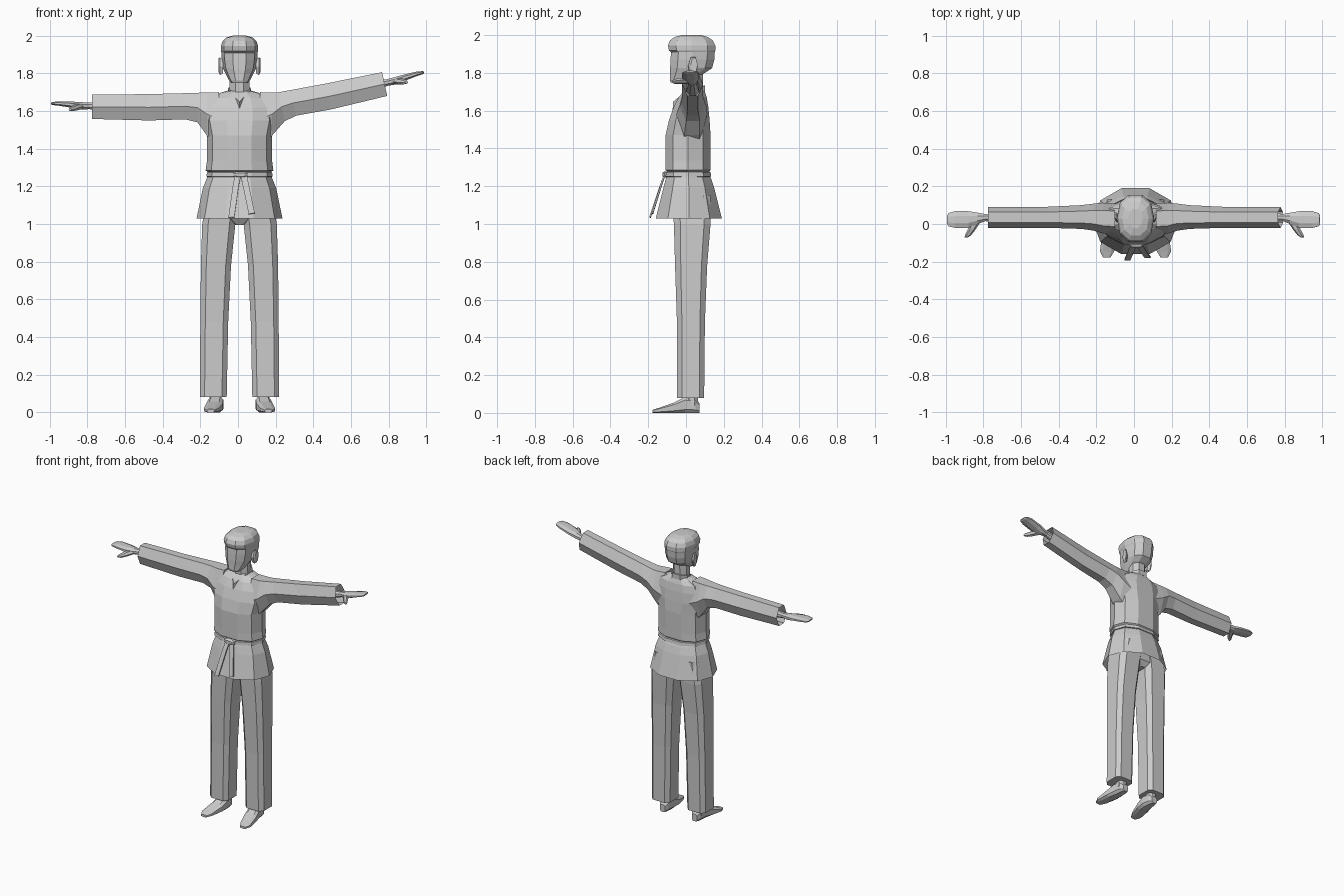
import bpy, bmesh, math
from mathutils import Vector, Matrix

CX = 0.008                     # body centre line
ARM_PIVOT = Vector((0.21, 0.03, 1.625))
ARM_TURN = Matrix.Rotation(math.radians(-12), 3, 'Y')


def same(v):
    return v


def mirrored(v):
    return Vector((2 * CX - v.x, v.y, v.z))


def mirrored_raised(v):
    """Other side's arm: mirrored, then lifted outside the shoulder."""
    v = mirrored(v)
    return ARM_PIVOT + ARM_TURN @ (v - ARM_PIVOT) if v.x > 0.215 else v


def outline(n, p):
    """Unit polygon with a flat front; p < 1 makes it boxier."""
    pts = []
    for i in range(n):
        a = -math.pi / 2 + (i + 0.5) * 2 * math.pi / n
        pts.append([math.copysign(abs(f) ** p, f) for f in (math.cos(a), math.sin(a))])
    mx, my = (max(abs(q[k]) for q in pts) for k in (0, 1))
    return [(x / mx, y / my) for x, y in pts]


def finish(name, bm):
    bmesh.ops.recalc_face_normals(bm, faces=bm.faces)
    me = bpy.data.meshes.new(name)
    bm.to_mesh(me)
    bm.free()
    ob = bpy.data.objects.new(name, me)
    bpy.context.collection.objects.link(ob)
    return ob


def loft(name, axis, rings, n=8, p=1.0, caps=(True, True), place=same):
    """Skin through rings given as (position, a0, a1, b0, b1) along an axis."""
    bm = bmesh.new()
    loops = []
    for t, a0, a1, b0, b1 in rings:
        loop = []
        for u, v in outline(n, p):
            a, b = (a0 + a1 + u * (a1 - a0)) / 2, (b0 + b1 + v * (b1 - b0)) / 2
            co = {'x': (t, a, b), 'y': (a, t, b), 'z': (a, b, t)}[axis]
            loop.append(bm.verts.new(place(Vector(co))))
        loops.append(loop)
    for lo, hi in zip(loops, loops[1:]):
        for i in range(n):
            j = (i + 1) % n
            bm.faces.new((lo[i], lo[j], hi[j], hi[i]))
    for use, loop in zip(caps, (loops[0], loops[-1])):
        if use:
            bm.faces.new(loop)
    return finish(name, bm)


def body(name, rings, **kw):
    """Upright loft centred on the body: (z, half width, front y, back y)."""
    return loft(name, 'z', [(z, CX - w, CX + w, f, b) for z, w, f, b in rings], **kw)


def ribbon(name, path, side, closed=False, thick=0.008):
    """Flat band following a path, widened along the side vector."""
    bm = bmesh.new()
    s = Vector(side) / 2
    pairs = [(bm.verts.new(Vector(q) - s), bm.verts.new(Vector(q) + s)) for q in path]
    following = pairs[1:] + (pairs[:1] if closed else [])
    for (a, b), (c, d) in zip(pairs, following):
        bm.faces.new((a, c, d, b))
    ob = finish(name, bm)
    mod = ob.modifiers.new("thickness", 'SOLIDIFY')
    mod.thickness = thick
    mod.offset = 0
    return ob


# Jacket: chest, belt, flared skirt
body("jacket_chest", [
    (1.275, 0.165, -0.095, 0.12), (1.285, 0.18, -0.108, 0.13),
    (1.335, 0.173, -0.108, 0.13), (1.47, 0.172, -0.108, 0.13),
    (1.55, 0.19, -0.09, 0.125), (1.62, 0.185, -0.065, 0.118),
    (1.67, 0.16, -0.04, 0.11), (1.698, 0.10, -0.015, 0.10),
    (1.71, 0.055, 0.0, 0.09)], n=10, p=0.85)
body("belt", [
    (1.25, 0.168, -0.10, 0.125), (1.252, 0.176, -0.108, 0.133),
    (1.274, 0.173, -0.106, 0.13), (1.278, 0.163, -0.095, 0.12)], n=10, p=0.85)
body("jacket_skirt", [
    (1.265, 0.165, -0.098, 0.122), (1.235, 0.177, -0.108, 0.135),
    (1.19, 0.195, -0.12, 0.15), (1.03, 0.228, -0.16, 0.19)],
    n=10, p=0.95, caps=(True, False))

# Belt knot and hanging tails
loft("belt_knot", 'y', [
    (-0.095, CX - 0.035, CX + 0.045, 1.245, 1.278),
    (-0.115, CX - 0.035, CX + 0.045, 1.245, 1.278),
    (-0.125, CX - 0.02, CX + 0.03, 1.252, 1.272)], n=8, p=0.6)
ribbon("belt_tail_long", [(0.0, -0.113, 1.26), (-0.012, -0.135, 1.20),
                          (-0.035, -0.19, 1.035)], (0.032, 0, 0.004))
ribbon("belt_tail_short", [(0.03, -0.113, 1.26), (0.043, -0.133, 1.20),
                           (0.073, -0.178, 1.055)], (0.032, 0, 0.006))

# Collar band running round the neck down to the V
half = [(0.03, 0.098), (0.058, 0.06), (0.055, 0.01)]
right = [(CX - x, y, 1.715 - 0.01 * i) for i, (x, y) in enumerate(half)]
left = [mirrored(Vector(q)) for q in right]
ribbon("collar", right + [(CX, -0.064, 1.63)] + left[::-1],
       (0, 0, 0.035), closed=True)

# Neck, head and hair
body("neck", [(1.65, 0.055, -0.01, 0.09), (1.83, 0.052, -0.01, 0.09)], n=8)
body("head", [
    (1.748, 0.042, -0.08, -0.02), (1.762, 0.055, -0.085, 0.03),
    (1.80, 0.075, -0.084, 0.10), (1.825, 0.087, -0.084, 0.138),
    (1.87, 0.094, -0.082, 0.15), (1.92, 0.096, -0.078, 0.153),
    (1.96, 0.09, -0.06, 0.14)], n=10, p=0.85)
body("hair", [
    (1.905, 0.093, -0.074, 0.15), (1.918, 0.099, -0.09, 0.155),
    (1.945, 0.099, -0.096, 0.155), (1.972, 0.09, -0.085, 0.142),
    (1.99, 0.07, -0.06, 0.115), (2.0, 0.038, -0.02, 0.08)], n=10, p=0.85)

# Hips under the skirt
body("hips", [(0.995, 0.04, -0.04, 0.10), (1.03, 0.15, -0.065, 0.125),
              (1.2, 0.165, -0.085, 0.125)], n=10)

# Paired parts
for tag, place, arm_place in (("right", same, same), ("left", mirrored, mirrored_raised)):
    loft("ear_" + tag, 'x', [(-0.08, 0.01, 0.05, 1.80, 1.87),
                             (-0.095, 0.012, 0.062, 1.79, 1.885),
                             (-0.103, 0.025, 0.062, 1.805, 1.88)], n=6, place=place)
    loft("trouser_leg_" + tag, 'z', [
        (0.08, -0.203, -0.06, -0.048, 0.096), (0.48, -0.2, -0.052, -0.048, 0.10),
        (0.78, -0.197, -0.037, -0.058, 0.112), (1.0, -0.19, -0.014, -0.064, 0.13),
        (1.15, -0.165, 0.008, -0.075, 0.13)], p=0.5, place=place)
    loft("ankle_" + tag, 'z', [(0.04, -0.153, -0.085, -0.005, 0.065),
                               (0.16, -0.15, -0.09, 0.0, 0.06)], place=place)
    loft("foot_" + tag, 'y', [
        (-0.178, -0.165, -0.125, 0.0, 0.016), (-0.145, -0.181, -0.105, 0.0, 0.026),
        (-0.06, -0.17, -0.082, 0.0, 0.056), (-0.005, -0.158, -0.078, 0.0, 0.085),
        (0.05, -0.15, -0.085, 0.0, 0.08), (0.072, -0.138, -0.097, 0.0, 0.05)],
        p=0.6, place=place)
    loft("sleeve_" + tag, 'x', [
        (-0.10, -0.055, 0.11, 1.41, 1.70), (-0.165, -0.05, 0.113, 1.47, 1.698),
        (-0.215, -0.035, 0.108, 1.54, 1.697), (-0.28, -0.026, 0.10, 1.556, 1.695),
        (-0.47, -0.02, 0.091, 1.55, 1.69), (-0.775, -0.02, 0.09, 1.558, 1.687)],
        n=6, caps=(True, False), place=arm_place)
    loft("hand_" + tag, 'x', [
        (-0.62, 0.0, 0.07, 1.59, 1.66), (-0.79, 0.015, 0.053, 1.61, 1.645),
        (-0.83, 0.0, 0.06, 1.608, 1.647), (-0.88, -0.02, 0.068, 1.617, 1.65),
        (-0.95, -0.021, 0.068, 1.628, 1.652), (-0.985, -0.012, 0.058, 1.632, 1.648),
        (-0.992, 0.0, 0.045, 1.636, 1.645)], place=arm_place)
    loft("thumb_" + tag, 'y', [
        (0.02, -0.86, -0.81, 1.612, 1.64), (-0.03, -0.883, -0.842, 1.604, 1.632),
        (-0.06, -0.898, -0.865, 1.60, 1.622), (-0.072, -0.9, -0.883, 1.602, 1.614)],
        n=6, place=arm_place)
